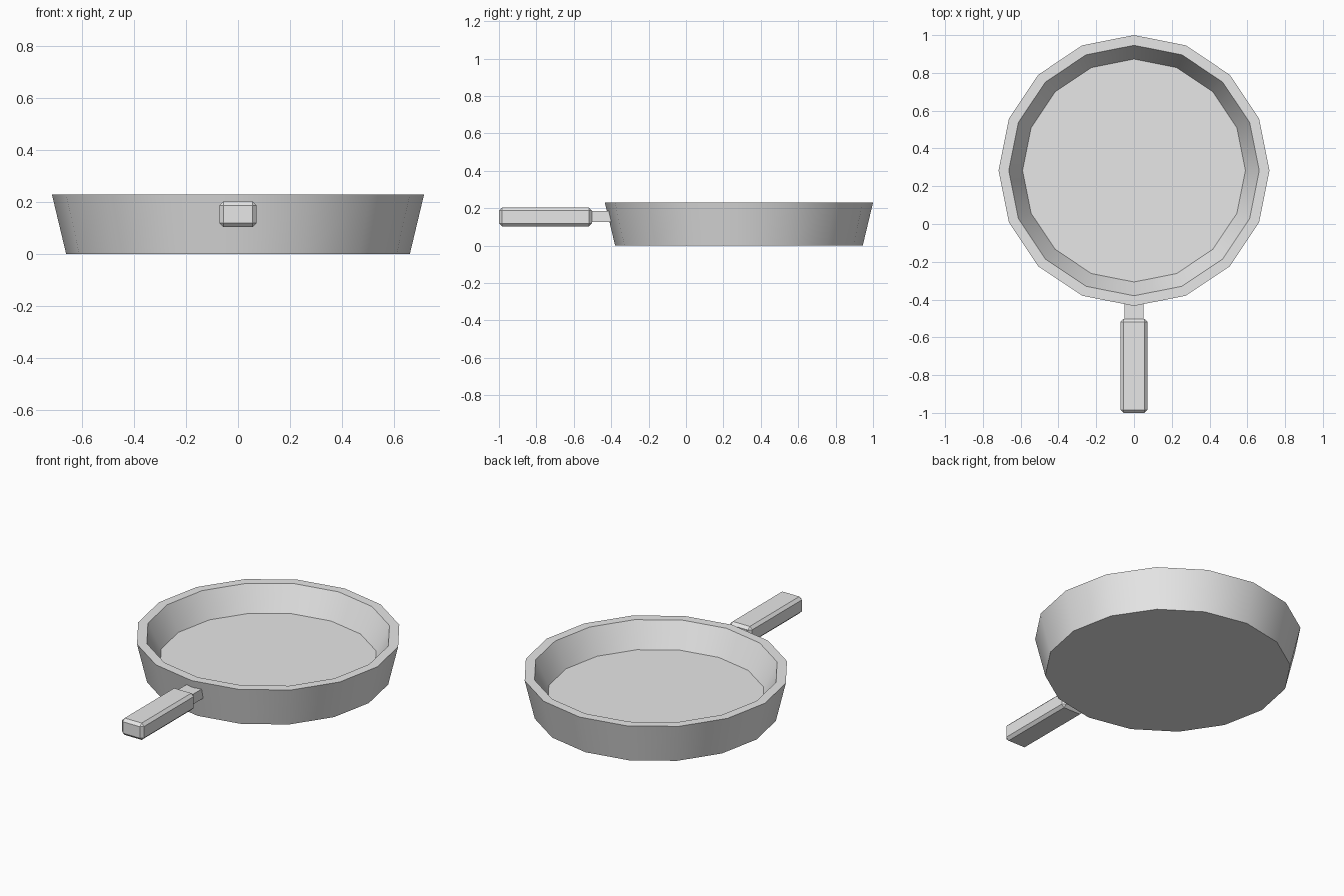
import bpy, bmesh, math
from mathutils import Matrix, Vector

cube = bpy.data.objects.get("Cube")
if cube:
    bpy.data.objects.remove(cube)

grey = bpy.data.materials.new("light grey metal")
grey.use_nodes = True
colour = (0.8, 0.8, 0.8, 1)
grey.diffuse_color = colour
grey.node_tree.nodes["Principled BSDF"].inputs["Base Color"].default_value = colour


def finish(name, bm):
    bmesh.ops.recalc_face_normals(bm, faces=bm.faces)
    mesh = bpy.data.meshes.new(name)
    bm.to_mesh(mesh)
    bm.free()
    mesh.materials.append(grey)
    obj = bpy.data.objects.new(name, mesh)
    bpy.context.collection.objects.link(obj)
    return obj


def box(name, low, high, bevel=0):
    low, high = Vector(low), Vector(high)
    bm = bmesh.new()
    bmesh.ops.create_cube(bm, size=1, matrix=Matrix.Translation((low + high) / 2)
                          @ Matrix.Diagonal((*(high - low), 1)))
    if bevel:
        bmesh.ops.bevel(bm, geom=bm.edges[:], offset=bevel, segments=1,
                        affect='EDGES')
    return finish(name, bm)


# Pan body: sixteen-sided rings from the base, over the rim, to the floor
SIDES = 16
CENTRE_Y = 0.283
profile = [(0.662, 0), (0.717, 0.23), (0.663, 0.23), (0.59, 0.085)]
bm = bmesh.new()
rings = []
for radius, z in profile:
    angles = [2 * math.pi * i / SIDES for i in range(SIDES)]
    rings.append([bm.verts.new((radius * math.cos(a),
                                CENTRE_Y + radius * math.sin(a), z))
                  for a in angles])
for a, b in zip(rings, rings[1:]):
    for i in range(SIDES):
        j = (i + 1) % SIDES
        bm.faces.new((a[i], a[j], b[j], b[i]))
bm.faces.new(rings[0])
bm.faces.new(rings[-1])
pan = finish("pan_body", bm)
bpy.ops.object.select_all(action='DESELECT')
pan.select_set(True)
bpy.context.view_layer.objects.active = pan
bpy.ops.object.shade_smooth_by_angle(angle=math.radians(30))

# Handle: narrow neck and chamfered grip
box("handle_neck", (-0.05, -0.52, 0.125), (0.05, -0.38, 0.185))
box("handle_grip", (-0.072, -1, 0.103), (0.072, -0.503, 0.203), 0.016)
